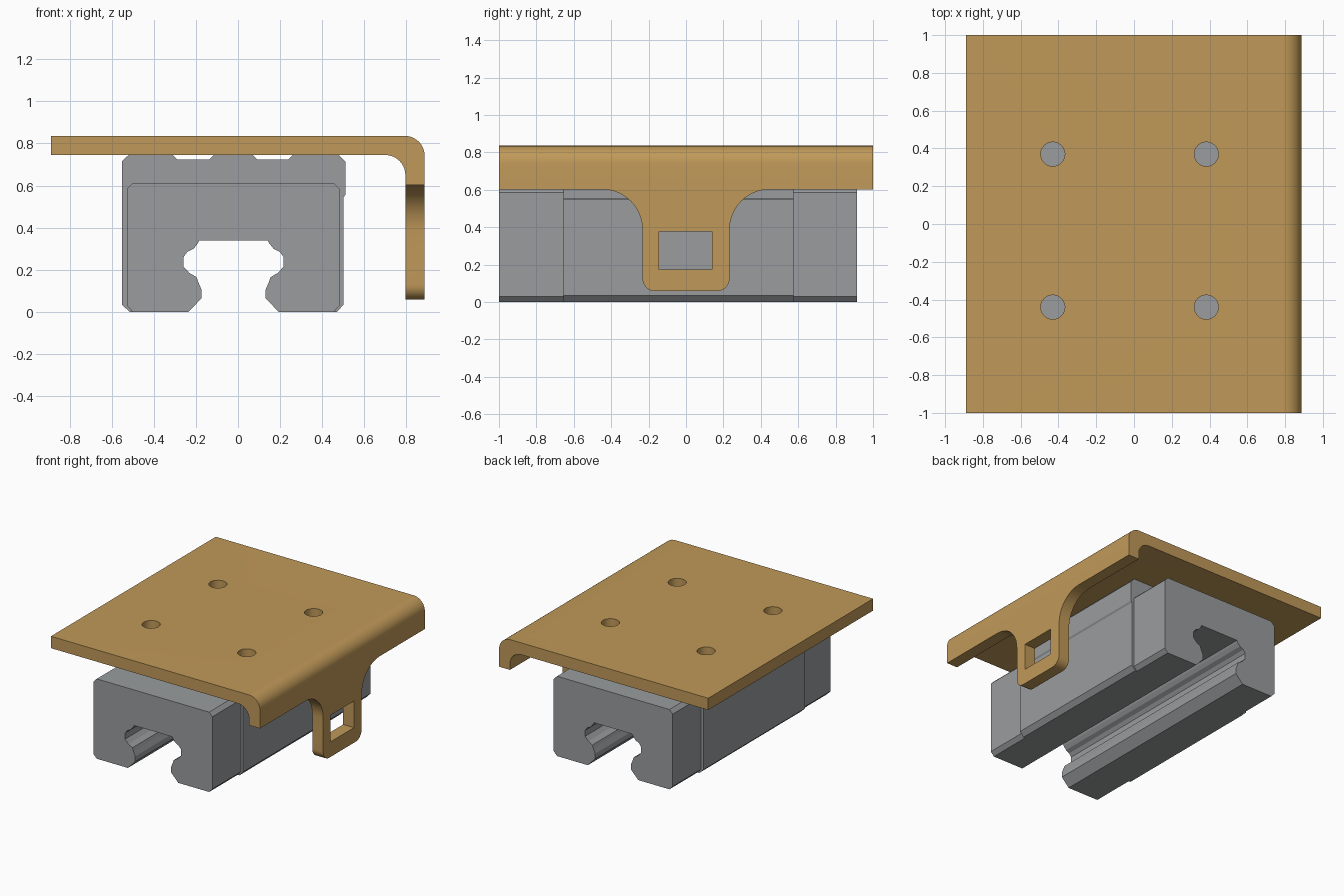
import bpy, bmesh
from math import sin, cos, pi, radians

cube = bpy.data.objects.get("Cube")
if cube:
    bpy.data.objects.remove(cube, do_unlink=True)


def material(name, rgb):
    m = bpy.data.materials.new(name)
    m.use_nodes = True
    m.diffuse_color = (*rgb, 1)
    bsdf = m.node_tree.nodes["Principled BSDF"]
    bsdf.inputs["Base Color"].default_value = (*rgb, 1)
    bsdf.inputs["Roughness"].default_value = 0.6
    return m


gold = material("brass gold", (0.53, 0.32, 0.10))
grey = material("steel grey", (0.32, 0.335, 0.345))


def arc(cx, cz, r, a0, a1, n=10):
    """Points on an arc, angles in degrees."""
    angles = [radians(a0 + (a1 - a0) * i / n) for i in range(n + 1)]
    return [(cx + r * cos(a), cz + r * sin(a)) for a in angles]


def add_prism(bm, pts, axis, lo, hi):
    """Extrude an outline (xz along y, or yz along x, or xy along z)."""
    place = {"x": lambda p, d: (d, p[0], p[1]),
             "y": lambda p, d: (p[0], d, p[1]),
             "z": lambda p, d: (p[0], p[1], d)}[axis]
    a = [bm.verts.new(place(p, lo)) for p in pts]
    b = [bm.verts.new(place(p, hi)) for p in pts]
    bm.faces.new(a)
    bm.faces.new(b[::-1])
    n = len(pts)
    for i in range(n):
        j = (i + 1) % n
        bm.faces.new((a[j], a[i], b[i], b[j]))


def finish(bm, name, mat):
    bmesh.ops.recalc_face_normals(bm, faces=bm.faces)
    me = bpy.data.meshes.new(name)
    bm.to_mesh(me)
    bm.free()
    ob = bpy.data.objects.new(name, me)
    bpy.context.collection.objects.link(ob)
    me.materials.append(mat)
    return ob


def smooth(ob):
    bpy.ops.object.select_all(action="DESELECT")
    ob.select_set(True)
    bpy.context.view_layer.objects.active = ob
    bpy.ops.object.shade_smooth_by_angle(angle=radians(25))


# Rail channel, shared by the carriage and both end caps
half = [(.214, 0), (.152, .065), (.152, .105), (.167, .14), (.176, .165),
        (.21, .185), (.238, .215), (.238, .26), (.22, .285), (.19, .30),
        (.17, .325), (.162, .34)]
MID = -0.021
channel = [(MID - x, z) for x, z in half] + [(MID + x, z) for x, z in half[::-1]]

# Carriage with shallow grooves on top and a lip along its right side
carriage_outline = channel + [
    (.47, 0), (.502, .035), (.502, .545), (.51, .557), (.51, .715), (.48, .745),
    (.26, .745), (.24, .725), (.09, .725), (.07, .745),
    (-.115, .745), (-.135, .725), (-.29, .725), (-.31, .745),
    (-.52, .745), (-.552, .715), (-.552, .035), (-.515, 0)]
bm = bmesh.new()
add_prism(bm, carriage_outline, "y", -.655, .575)
finish(bm, "carriage", grey)

# End caps
cap_outline = channel + [
    (.455, 0), (.483, .03), (.483, .585), (.455, .613),
    (-.50, .613), (-.528, .585), (-.528, .03), (-.50, 0)]
for name, lo, hi in (("front_end_cap", -1, -.655), ("back_end_cap", .575, .915)):
    bm = bmesh.new()
    add_prism(bm, cap_outline, "y", lo, hi)
    finish(bm, name, grey)

# Bent top plate, with its side flange at full depth
TOP, UNDER, EDGE, INNER, LOW = .836, .745, .887, .795, .058
plate_outline = ([(-.889, UNDER), (-.889, TOP)]
                 + arc(EDGE - .095, TOP - .095, .095, 90, 0)
                 + [(EDGE, LOW), (INNER, LOW)]
                 + arc(INNER - .095, UNDER - .095, .095, 0, 90))
bm = bmesh.new()
add_prism(bm, plate_outline, "y", -1, 1)
plate = finish(bm, "bent_plate", gold)

# Cutter: flange sides around the tab, tab window and screw holes
cut = bmesh.new()
W, SKIRT, R, r = .233, .603, .215, .07
for s in (-1, 1):
    side = ([(1.2, SKIRT)] + arc(W + R, SKIRT - R, R, 90, 180)
            + arc(W - r, LOW + r, r, 0, -90)
            + [(W - r, LOW - .1), (1.2, LOW - .1)])
    add_prism(cut, [(s * y, z) for y, z in side], "x", .74, 1)
add_prism(cut, [(-.144, .174), (.14, .174), (.14, .378), (-.144, .378)], "x", .74, 1)
for x in (-.43, .383):
    for y in (-.44, .37):
        add_prism(cut, arc(x, y, .064, 0, 345, 23), "z", .70, .9)
cutter = finish(cut, "plate_cutter", gold)
cutter.hide_render = True

mod = plate.modifiers.new("cutouts", "BOOLEAN")
mod.operation = "DIFFERENCE"
mod.solver = "EXACT"
mod.object = cutter
bpy.context.view_layer.objects.active = plate
plate.select_set(True)
bpy.ops.object.modifier_apply(modifier=mod.name)
bpy.data.objects.remove(cutter, do_unlink=True)
smooth(plate)
